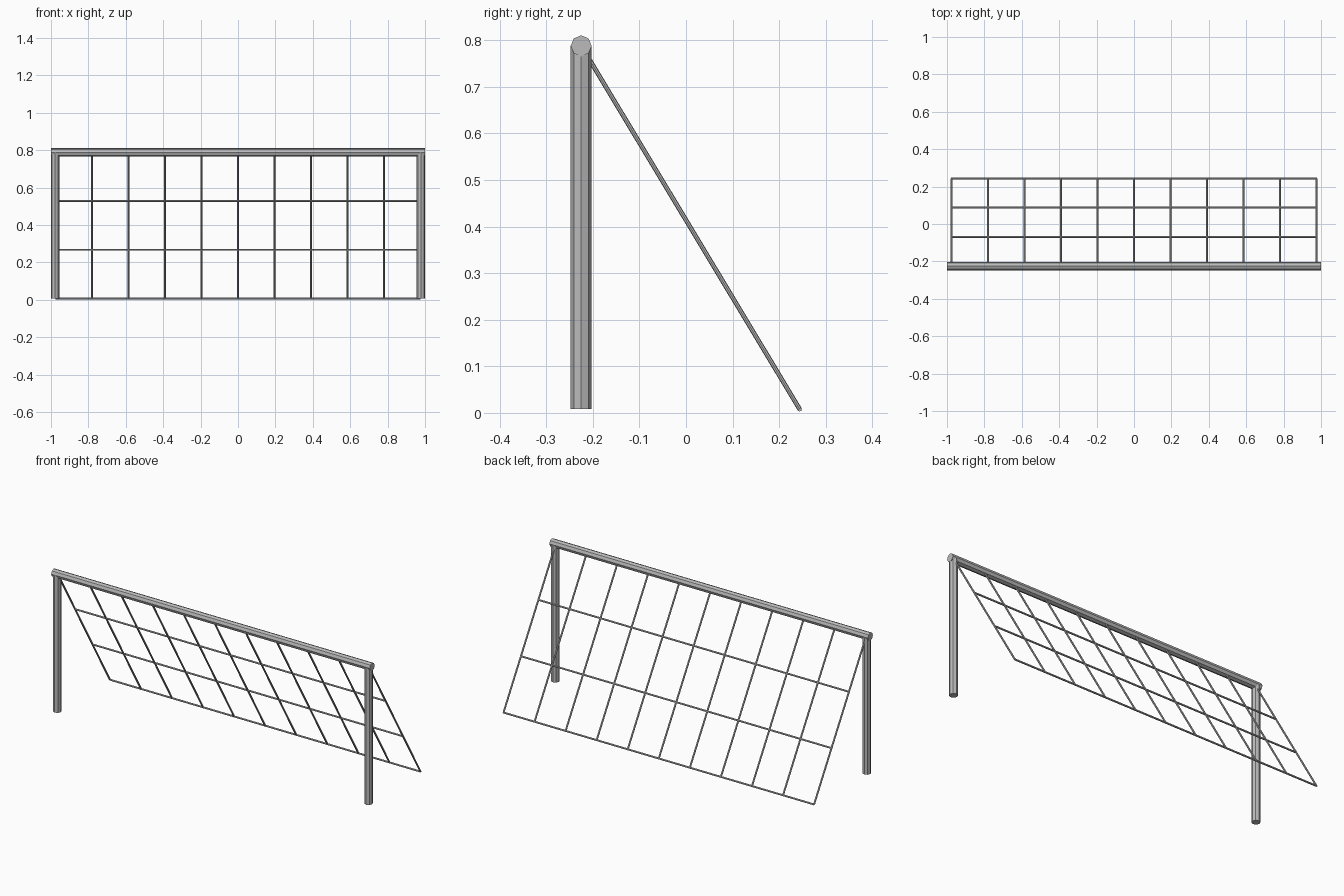
import bpy
from mathutils import Vector

cube = bpy.data.objects.get("Cube")
if cube:
    bpy.data.objects.remove(cube, do_unlink=True)

# Grey metal shared by the frame and net
grey = bpy.data.materials.new("grey metal")
grey.use_nodes = True
grey.diffuse_color = (0.5, 0.5, 0.5, 1)
grey.node_tree.nodes["Principled BSDF"].inputs["Base Color"].default_value = (0.5, 0.5, 0.5, 1)


def rod(name, start, end, radius, sides):
    """Flat-sided rod between two points."""
    start, end = Vector(start), Vector(end)
    axis = end - start
    bpy.ops.mesh.primitive_cylinder_add(
        vertices=sides, radius=radius, depth=axis.length, location=(start + end) / 2)
    obj = bpy.context.object
    obj.name = name
    obj.rotation_euler = axis.to_track_quat('Z', 'Y').to_euler()
    obj.data.materials.append(grey)
    return obj


POST_Y, BAR_Z, FRAME_R = -0.225, 0.788, 0.0225
NET_R, NET_X = 0.005, 0.975
net_top = Vector((0, POST_Y, BAR_Z))
net_bottom = Vector((0, 0.244, 0.008))

# Frame: two posts and a crossbar
for side, label in ((1, "left"), (-1, "right")):
    x = side * (1 - FRAME_R)
    rod(label + "_post", (x, POST_Y, 0.008), (x, POST_Y, BAR_Z), FRAME_R, 8)
rod("crossbar", (-1, POST_Y, BAR_Z), (1, POST_Y, BAR_Z), FRAME_R, 8)

# Sloping net strands
COLUMNS, ROWS = 10, 3
for i in range(COLUMNS + 1):
    offset = Vector((NET_X * (2 * i / COLUMNS - 1), 0, 0))
    rod(f"net_upright_{i + 1}", net_top + offset, net_bottom + offset, NET_R, 8)

# Level net strands, from the ground up to the crossbar
reach = Vector((NET_X, 0, 0))
for i in range(ROWS):
    centre = net_bottom.lerp(net_top, i / ROWS)
    rod(f"net_row_{i + 1}", centre - reach, centre + reach, NET_R, 8)
